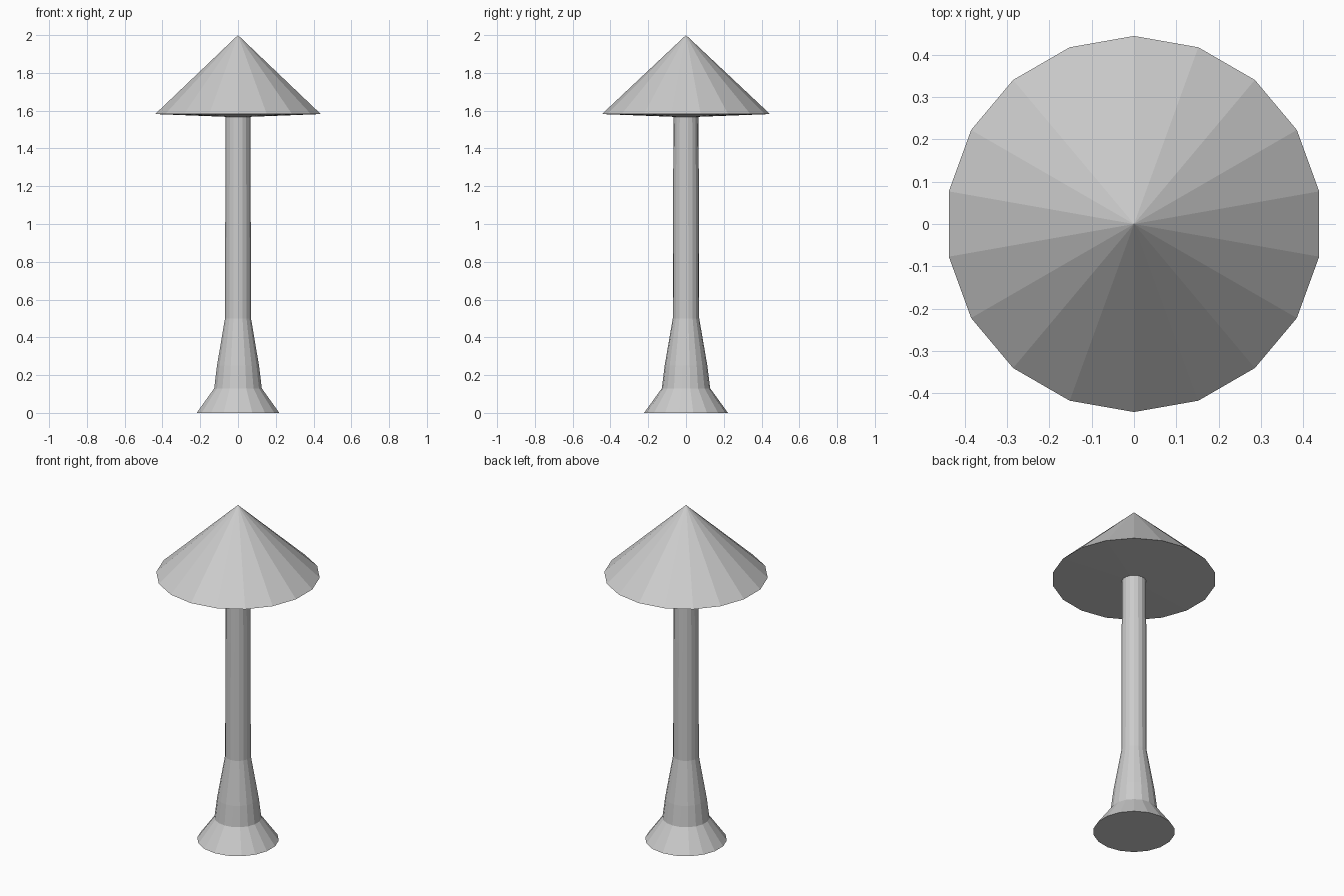
import bpy, bmesh
from math import sin, cos, pi

if "Cube" in bpy.data.objects:
    bpy.data.objects.remove(bpy.data.objects["Cube"])

SIDES = 18


def lathe(name, profile):
    """Flat-faced solid of revolution; radius 0 makes a tip, open ends are capped."""
    bm = bmesh.new()
    rings = []
    for r, z in profile:
        if r == 0:
            rings.append([bm.verts.new((0, 0, z))] * SIDES)
        else:
            angles = [pi / 2 + 2 * pi * i / SIDES for i in range(SIDES)]
            rings.append([bm.verts.new((r * cos(a), r * sin(a), z)) for a in angles])
    for low, high in zip(rings, rings[1:]):
        for i in range(SIDES):
            j = (i + 1) % SIDES
            corners = dict.fromkeys((low[i], low[j], high[j], high[i]))
            bm.faces.new(list(corners))
    for ring, (r, z) in ((rings[0], profile[0]), (rings[-1], profile[-1])):
        if r > 0:
            bm.faces.new(ring)
    bmesh.ops.recalc_face_normals(bm, faces=bm.faces)
    mesh = bpy.data.meshes.new(name)
    bm.to_mesh(mesh)
    bm.free()
    obj = bpy.data.objects.new(name, mesh)
    bpy.context.collection.objects.link(obj)
    return obj


# Flared foot and slim post
lathe("post", [(0.222, 0), (0.128, 0.13), (0.113, 0.25), (0.07, 0.5),
               (0.068, 1.2), (0.066, 1.57)])

# Conical cap with a slightly sagging underside
lathe("cap", [(0, 1.565), (0.445, 1.582), (0, 2.0)])
